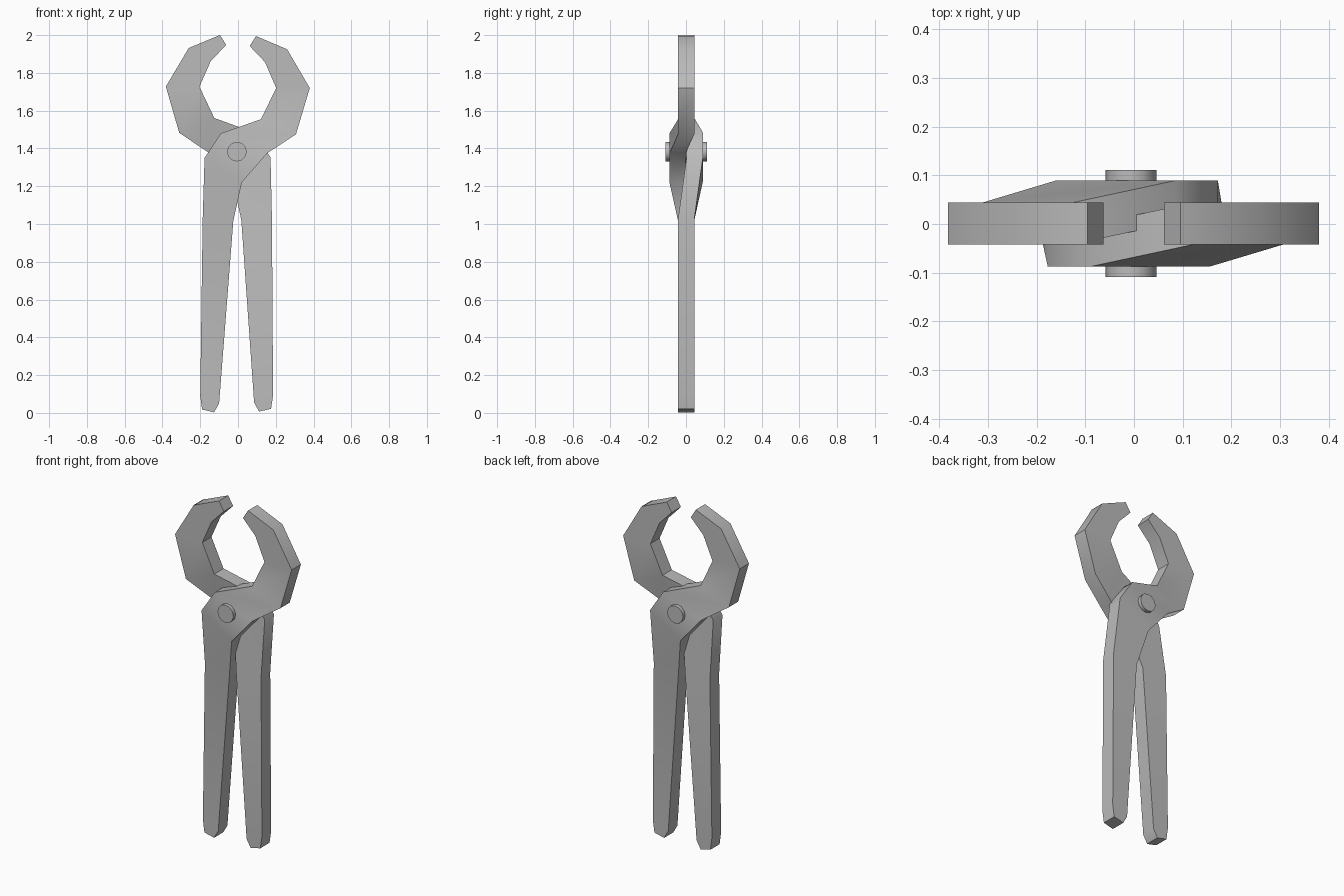
import bpy
import bmesh
from math import radians
from mathutils import Matrix

if "Cube" in bpy.data.objects:
    bpy.data.objects.remove(bpy.data.objects["Cube"], do_unlink=True)

steel = bpy.data.materials.new("grey_steel")
steel.use_nodes = True
STEEL = (0.5, 0.5, 0.5, 1)
steel.diffuse_color = STEEL
steel.node_tree.nodes["Principled BSDF"].inputs["Base Color"].default_value = STEEL

HALF = 0.043      # half thickness of the bar
STEP = -0.0455    # sideways step of the bar at the joint

# Sections from jaw tip to handle end: outer x, z, inner x, z, depth offset
SECTIONS = [
    (0.095, 1.995, 0.062, 1.942, 0),
    (0.26, 1.925, 0.143, 1.857, 0),
    (0.38, 1.72, 0.202, 1.72, 0),
    (0.307, 1.475, 0.122, 1.555, 0),
    (0.155, 1.375, -0.09, 1.48, STEP),
    (0.02, 1.22, -0.177, 1.35, STEP),
    (-0.025, 1.015, -0.187, 1.025, 0),
    (-0.1, 0.05, -0.2, 0.09, 0),
    (-0.127, 0.003, -0.19, 0.018, 0),
]


def finish(name, bm, angle):
    bmesh.ops.recalc_face_normals(bm, faces=bm.faces)
    mesh = bpy.data.meshes.new(name)
    bm.to_mesh(mesh)
    bm.free()
    obj = bpy.data.objects.new(name, mesh)
    bpy.context.collection.objects.link(obj)
    mesh.materials.append(steel)
    bpy.ops.object.select_all(action="DESELECT")
    obj.select_set(True)
    bpy.context.view_layer.objects.active = obj
    bpy.ops.object.shade_smooth_by_angle(angle=radians(angle))
    return obj


def lever(name, matrix):
    """One jaw and its handle, as a bar skinned through the sections."""
    bm = bmesh.new()
    rings = []
    for ox, oz, ix, iz, y in SECTIONS:
        corners = [(ox, y - HALF, oz), (ix, y - HALF, iz),
                   (ix, y + HALF, iz), (ox, y + HALF, oz)]
        rings.append([bm.verts.new(c) for c in corners])
    for a, b in zip(rings, rings[1:]):
        for i in range(4):
            j = (i + 1) % 4
            bm.faces.new((a[i], a[j], b[j], b[i]))
    bm.faces.new(rings[0])
    bm.faces.new(rings[-1])
    bm.transform(matrix)
    return finish(name, bm, 42)


# Two identical levers, the back one turned half round and slightly tilted
lift = Matrix.Translation((0, 0.001, 0))
lever("front_lever", lift)
lever("back_lever", Matrix.Translation((-0.015, 0.001, 0.005))
      @ Matrix.Rotation(0.0075, 4, "Y") @ Matrix.Rotation(radians(180), 4, "Z"))

# Rivet through the joint
bm = bmesh.new()
bmesh.ops.create_cone(bm, cap_ends=True, segments=12, radius1=0.052,
                      radius2=0.052, depth=0.219)
bm.transform(Matrix.Translation((-0.006, 0.001, 1.383))
             @ Matrix.Rotation(radians(90), 4, "X"))
finish("pivot_rivet", bm, 40)
